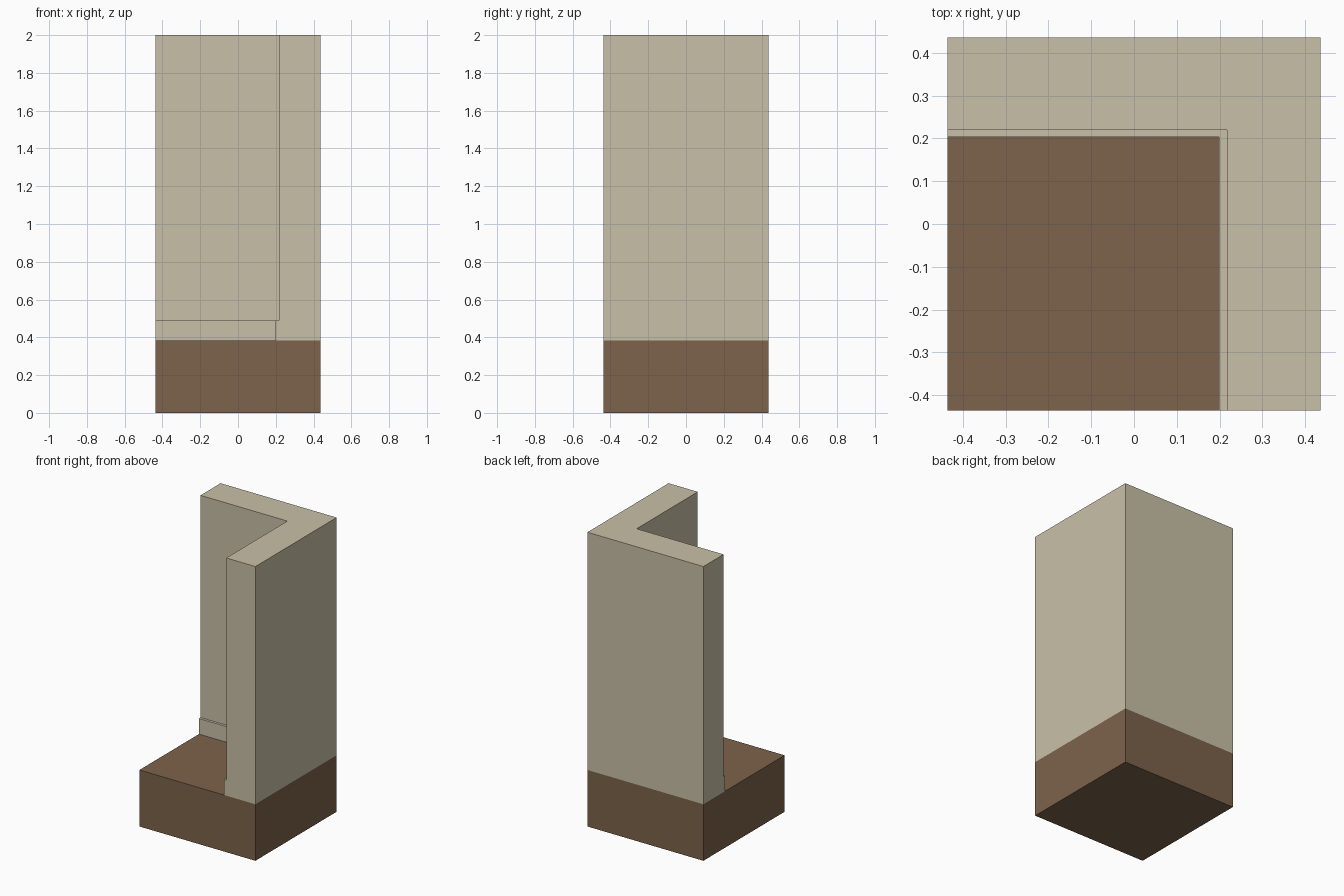
import bpy
import bmesh

cube = bpy.data.objects.get("Cube")
if cube:
    bpy.data.objects.remove(cube, do_unlink=True)

HALF = 0.436        # half of the square footprint
FLOOR_TOP = 0.384
SKIRT_TOP = 0.49
WALL_TOP = 2.0
WALL_IN = (0.217, 0.220)    # inner corner of the walls
SKIRT_IN = (0.199, 0.203)   # inner corner of the skirting
OUTER = (HALF, HALF)


def material(name, color):
    mat = bpy.data.materials.new(name)
    mat.use_nodes = True
    mat.diffuse_color = color
    mat.node_tree.nodes["Principled BSDF"].inputs["Base Color"].default_value = color
    return mat


def add_object(name, bm, mat):
    bmesh.ops.recalc_face_normals(bm, faces=bm.faces)
    mesh = bpy.data.meshes.new(name)
    bm.to_mesh(mesh)
    bm.free()
    mesh.materials.append(mat)
    obj = bpy.data.objects.new(name, mesh)
    bpy.context.collection.objects.link(obj)
    return obj


plaster = material("warm beige plaster", (0.584, 0.527, 0.392, 1))
wood = material("brown floor", (0.202, 0.125, 0.069, 1))

# Floor block
bm = bmesh.new()
bmesh.ops.create_cube(bm, size=1)
bmesh.ops.scale(bm, vec=(2 * HALF, 2 * HALF, FLOOR_TOP), verts=bm.verts)
bmesh.ops.translate(bm, vec=(0, 0, FLOOR_TOP / 2), verts=bm.verts)
add_object("floor_block", bm, wood)

# Corner walls with skirting: one section swept around the corner
section = [(OUTER, FLOOR_TOP), (OUTER, WALL_TOP), (WALL_IN, WALL_TOP),
           (WALL_IN, SKIRT_TOP), (SKIRT_IN, SKIRT_TOP), (SKIRT_IN, FLOOR_TOP)]
bm = bmesh.new()
rings = []
for (x, y), z in section:
    path = [(-HALF, y, z), (x, y, z), (x, -HALF, z)]
    rings.append([bm.verts.new(p) for p in path])
for a, b in zip(rings, rings[1:] + rings[:1]):
    for i in range(2):
        bm.faces.new((a[i], a[i + 1], b[i + 1], b[i]))
for end in (0, 2):
    bm.faces.new([ring[end] for ring in rings])
add_object("corner_walls", bm, plaster)
